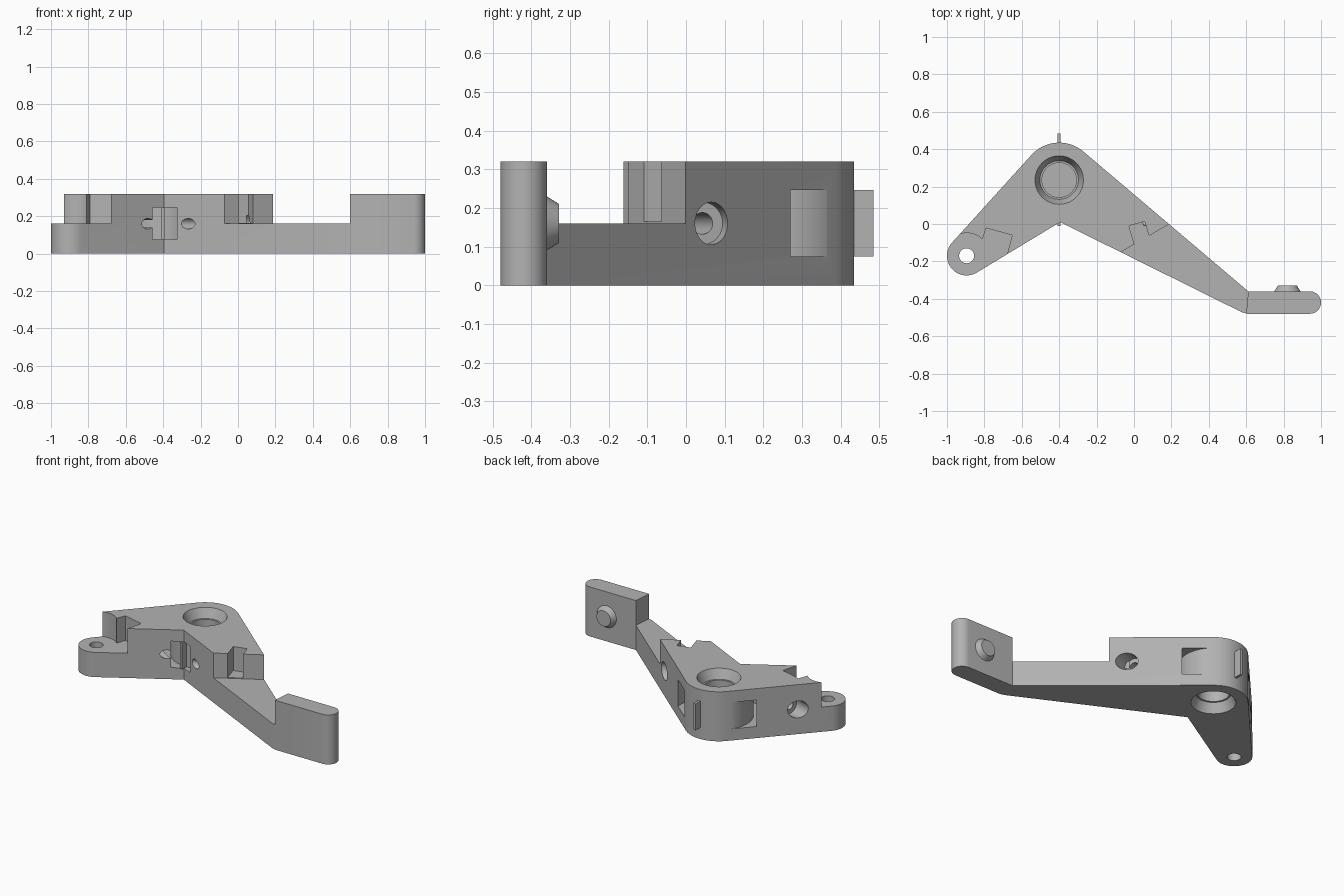
import bpy, bmesh, math
from mathutils import Vector

if "Cube" in bpy.data.objects:
    bpy.data.objects.remove(bpy.data.objects["Cube"])

HEIGHT, MID = 0.32, 0.16
HUB, HUB_R = Vector((-0.4, 0.235)), 0.2
EAR, EAR_R = Vector((-0.895, -0.17)), 0.105

grey = bpy.data.materials.new("plain grey")
grey.use_nodes = True
grey.diffuse_color = (0.45, 0.45, 0.45, 1)
grey.node_tree.nodes["Principled BSDF"].inputs["Base Color"].default_value = grey.diffuse_color


def finish(name, bm):
    bmesh.ops.recalc_face_normals(bm, faces=bm.faces)
    mesh = bpy.data.meshes.new(name)
    bm.to_mesh(mesh)
    bm.free()
    mesh.materials.append(grey)
    obj = bpy.data.objects.new(name, mesh)
    bpy.context.collection.objects.link(obj)
    return obj


def prism(name, outline, low, high):
    bm = bmesh.new()
    face = bm.faces.new([bm.verts.new((p[0], p[1], low)) for p in outline])
    new = bmesh.ops.extrude_face_region(bm, geom=[face])["geom"]
    verts = [v for v in new if isinstance(v, bmesh.types.BMVert)]
    bmesh.ops.translate(bm, verts=verts, vec=(0, 0, high - low))
    return finish(name, bm)


def rod(name, start, end, r1, r2=None, sides=64):
    """Cylinder or cone between two points."""
    start, end = Vector(start), Vector(end)
    bm = bmesh.new()
    bmesh.ops.create_cone(bm, cap_ends=True, segments=sides, radius1=r1,
                          radius2=r1 if r2 is None else r2, depth=(end - start).length)
    turn = (end - start).to_track_quat("Z", "Y").to_matrix().to_4x4()
    bmesh.ops.transform(bm, matrix=turn, verts=bm.verts)
    bmesh.ops.translate(bm, verts=bm.verts, vec=(start + end) / 2)
    return finish(name, bm)


def upright(name, centre, low, high, r1, r2=None):
    return rod(name, (*centre, low), (*centre, high), r1, r2)


def cut(target, cutter):
    mod = target.modifiers.new("cut", "BOOLEAN")
    mod.operation, mod.solver, mod.object = "DIFFERENCE", "EXACT", cutter
    bpy.context.view_layer.objects.active = target
    bpy.ops.object.modifier_apply(modifier=mod.name)
    bpy.data.objects.remove(cutter)


def arc(centre, radius, start, end, steps=24):
    angles = [math.radians(start + (end - start) * i / steps) for i in range(steps + 1)]
    return [(centre[0] + radius * math.cos(a), centre[1] + radius * math.sin(a)) for a in angles]


# Two-armed body with rounded hub, ear and foot
outline = (arc(HUB, HUB_R, 49.7, 138) + arc(EAR, EAR_R, 138, 302) + [(-0.395, 0.01)]
           + [(0.575, -0.471), (0.605, -0.48)] + arc((0.94, -0.42), 0.06, -90, 90)
           + [(0.611, -0.36)])
body = prism("lever_body", outline, 0, HEIGHT)

# Lowered middle of the long arm, and its notch
cut(body, prism("arm_relief", [(-0.33, -0.3), (0.45, 0.15), (0.613, 0.15), (0.611, -0.36),
                               (0.6, -0.48), (0.598, -0.7), (-0.33, -0.7)], MID, 0.5))
cut(body, prism("arm_notch", [(-0.027, -0.01), (0.057, 0.013), (0.1, -0.13), (0.014, -0.15)],
                MID + 0.005, 0.5))

# Lowered ear, its notch and its pin hole
cut(body, upright("ear_relief", EAR, MID, 0.5, 0.122))
cut(body, prism("ear_notch", [(-0.81, -0.08), (-0.79, -0.022), (-0.652, -0.06),
                              (-0.679, -0.166), (-0.7, -0.3), (-0.9, -0.3)], MID, 0.5))
cut(body, upright("pin_hole", EAR, -0.1, 0.5, 0.04))

# Hub bore, tapered at both mouths, with a thin web halfway
cut(body, upright("upper_bore", HUB, MID + 0.005, 0.5, 0.092))
cut(body, upright("lower_bore", HUB, -0.1, MID - 0.005, 0.092))
cut(body, upright("upper_mouth", HUB, HEIGHT - 0.06, HEIGHT + 0.001, 0.103, 0.13))
cut(body, upright("lower_mouth", HUB, -0.001, 0.06, 0.13, 0.103))

# Ring-shaped strap groove around the hub
groove = upright("groove", HUB, 0.075, 0.246, 0.27)
cut(groove, upright("groove_core", HUB, 0, 0.4, 0.203))
cut(body, groove)

# Angled screw channels: wide at the outer face, narrow towards the hub
for outer, inner in (((0.108, 0.065), (-0.27, -0.055)), ((-0.835, 0.05), (-0.48, -0.042))):
    a, b = Vector((*outer, MID)), Vector((*inner, MID))
    along = (b - a).normalized()
    cut(body, rod("screw_hole", a - along * 0.1, b + along * 0.07, 0.028, sides=32))
    cut(body, rod("screw_head_hole", a - along * 0.12, a + along * 0.075, 0.055, sides=48))

# Thin fins bridging the groove at front and back
for name, y0, y1 in (("front_fin", -0.012, 0.04), ("back_fin", 0.42, 0.485)):
    prism(name, [(-0.408, y0), (-0.392, y0), (-0.392, y1), (-0.408, y1)], 0.075, 0.246)

# Tapered button on the foot
rod("foot_button", (0.82, -0.37, MID), (0.82, -0.328, MID), 0.076, 0.05)

for obj in bpy.context.collection.objects:
    obj.select_set(obj.type == "MESH")
bpy.context.view_layer.objects.active = body
bpy.ops.object.shade_smooth_by_angle(angle=math.radians(30))
